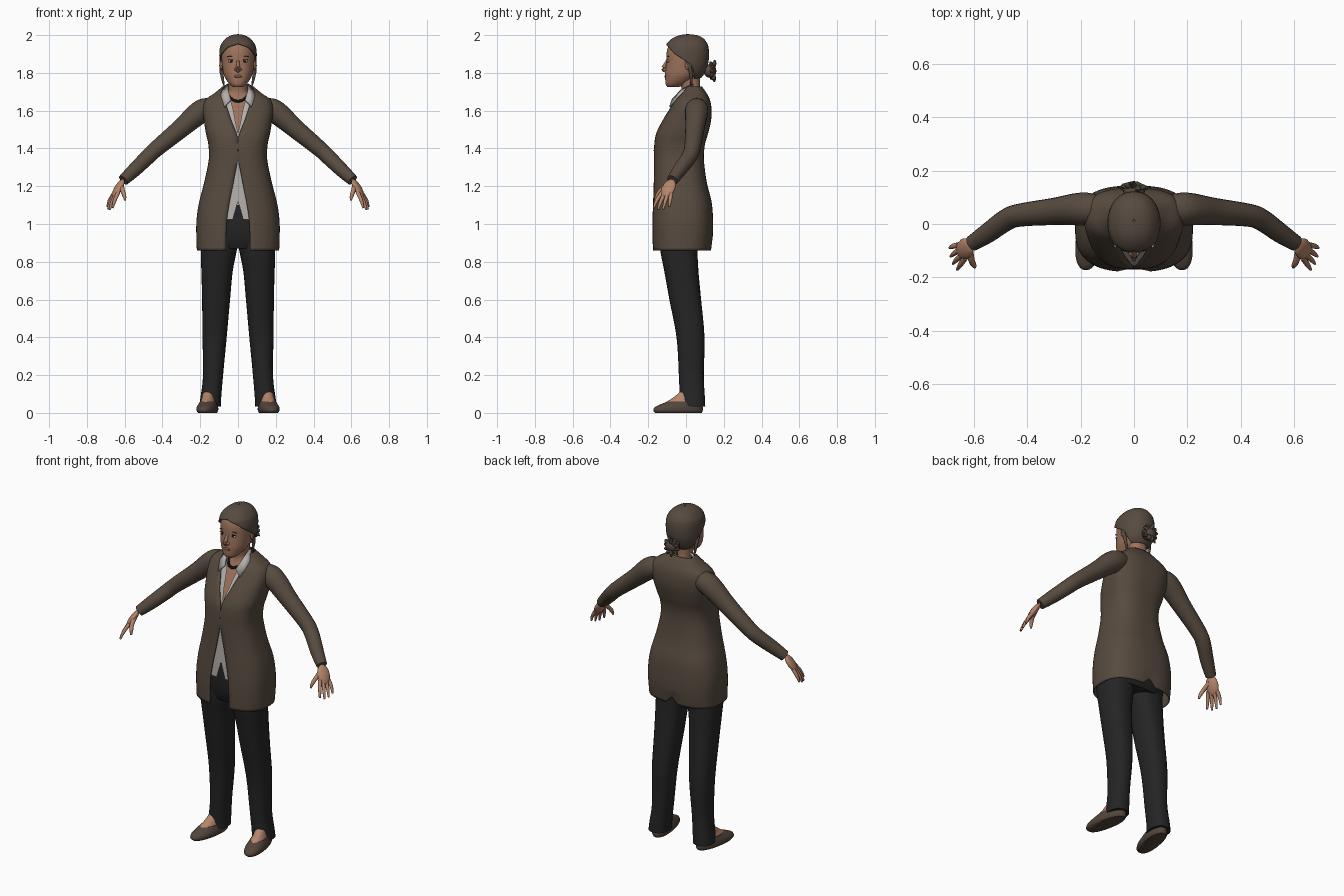
import bpy, bmesh, math, random
from mathutils import Vector, Matrix

if "Cube" in bpy.data.objects:
    bpy.data.objects.remove(bpy.data.objects["Cube"])


def material(name, *rgb):
    m = bpy.data.materials.new(name)
    m.use_nodes = True
    m.diffuse_color = (*rgb, 1)
    bsdf = next(n for n in m.node_tree.nodes if n.type == 'BSDF_PRINCIPLED')
    bsdf.inputs["Base Color"].default_value = (*rgb, 1)
    bsdf.inputs["Roughness"].default_value = 0.8
    return m


COAT = material("brown wool", .095, .07, .05)
HAIR = material("dark brown hair", .095, .07, .052)
FACE = material("face skin", .34, .17, .105)
HAND = material("hand skin", .46, .235, .145)
SHIRT = material("pale grey cotton", .45, .43, .41)
TROUSER = material("black cloth", .018, .018, .019)
SHOE = material("brown leather", .085, .06, .045)
DARK = material("near black", .012, .011, .012)
LIP = material("lip", .25, .1, .075)
EYE = material("eye white", .5, .47, .44)


def finish(name, bm, mat, mirror=False, thick=0, turn=None):
    if turn:
        bm.transform(turn)
    mesh = bpy.data.meshes.new(name)
    bm.to_mesh(mesh)
    bm.free()
    ob = bpy.data.objects.new(name, mesh)
    bpy.context.collection.objects.link(ob)
    mesh.materials.append(mat)
    if thick:
        mod = ob.modifiers.new("Thickness", 'SOLIDIFY')
        mod.thickness = thick
    if mirror:
        mod = ob.modifiers.new("Mirror", 'MIRROR')
        mod.use_mirror_merge = False
    bpy.ops.object.select_all(action='DESELECT')
    ob.select_set(True)
    bpy.context.view_layer.objects.active = ob
    bpy.ops.object.shade_smooth_by_angle(angle=math.radians(50))
    return ob


def resample(rows, n):
    """Smooth spline through rows of numbers, n steps per span."""
    out = []
    for i in range(len(rows) - 1):
        quad = [rows[max(0, i - 1)], rows[i], rows[i + 1], rows[min(len(rows) - 1, i + 2)]]
        for k in range(n):
            t = k / n
            out.append([b + .5 * t * (c - a + t * (2*a - 5*b + 4*c - d + t * (3*(b - c) + d - a)))
                        for a, b, c, d in zip(*quad)])
    return out + [list(rows[-1])]


def skin(rings, closed, cap):
    bm = bmesh.new()
    grid = [[bm.verts.new(p) for p in ring] for ring in rings]
    count = len(grid[0])
    for low, high in zip(grid, grid[1:]):
        for j in range(count if closed else count - 1):
            k = (j + 1) % count
            bm.faces.new((low[j], low[k], high[k], high[j]))
    if cap:
        bm.faces.new(grid[0][::-1])
        bm.faces.new(grid[-1])
    bmesh.ops.remove_doubles(bm, verts=bm.verts, dist=1e-5)
    return bm


def loft(rows, power=1.0, steps=3, seg=36, cap=True, is_open=False):
    """Rows: height, centre x, half width, front y, back y, front opening in degrees."""
    rings = []
    for z, cx, hw, yf, yb, gap in resample(rows, steps):
        start = math.radians(max(0, gap))
        ring = []
        for j in range(seg + 1 if is_open else seg):
            t = start + (2 * math.pi - 2 * start) * j / seg
            s, c = math.sin(t), math.cos(t)
            ring.append((cx + hw * math.copysign(abs(s) ** power, s),
                         (yf + yb) / 2 - (yb - yf) / 2 * math.copysign(abs(c) ** power, c), z))
        rings.append(ring)
    return skin(rings, not is_open, cap and not is_open)


def tube(rows, steps=4, seg=14):
    """Rows: x, y, z, radius."""
    path = resample(rows, steps)
    pts = [Vector(p[:3]) for p in path]
    rings = []
    for i, p in enumerate(pts):
        d = pts[min(i + 1, len(pts) - 1)] - pts[max(i - 1, 0)]
        q = d.to_track_quat('Z', 'Y')
        rings.append([p + q @ Vector((math.cos(a), math.sin(a), 0)) * path[i][3]
                      for a in (2 * math.pi * k / seg for k in range(seg))])
    return skin(rings, True, True)


def ball(name, loc, size, mat, mirror=False, rot=None):
    bm = bmesh.new()
    bmesh.ops.create_uvsphere(bm, u_segments=16, v_segments=10, radius=1)
    turn = Matrix.Translation(loc) @ (rot or Matrix()) @ Matrix.Diagonal((*size, 1))
    return finish(name, bm, mat, mirror, turn=turn)


# Coat, open below the waist and in a V at the neck
body = [(.86, 0, .213, -.172, .128, 11.5), (.95, 0, .216, -.175, .138, 11),
        (1.03, 0, .214, -.174, .138, 10), (1.12, 0, .2, -.17, .13, 7.5),
        (1.22, 0, .174, -.166, .105, 4), (1.34, 0, .15, -.165, .09, 0),
        (1.42, 0, .152, -.163, .095, 0), (1.48, 0, .165, -.152, .112, 1),
        (1.55, 0, .176, -.118, .128, 7), (1.61, 0, .182, -.082, .13, 12),
        (1.655, 0, .168, -.055, .122, 20), (1.69, 0, .12, -.03, .105, 42),
        (1.725, 0, .078, -.01, .08, 62)]
bm = loft(body, .75, 4, 56, is_open=True)
for v in bm.verts:                      # short vent at the back hem
    if v.co.z < .9 and v.co.y > 0 and abs(v.co.x) < .012:
        v.co.z += .04
finish("coat", bm, COAT, thick=-.005)
finish("sleeves", tube([(.1, .055, 1.612, .045), (.17, .057, 1.607, .06), (.22, .055, 1.578, .06),
                        (.3, .047, 1.508, .051), (.43, .033, 1.4, .043), (.48, .015, 1.353, .041),
                        (.55, -.035, 1.285, .037), (.607, -.072, 1.232, .03)], 4, 20), COAT, True)
ball("coat_button", (0, -.165, 1.39), (.009, .006, .009), DARK)

# Shirt and chest sit inside the coat
gaps = {1.55: 2.5, 1.61: 5, 1.655: 10, 1.69: 26}
inner = [(z, x, w - .014, f + .009, b - .014, gaps.get(z, 0)) for z, x, w, f, b, g in body]
finish("shirt", loft([(1.025, 0, .2, -.163, .124, 4)] + inner[3:-1], .75, 4, 56, is_open=True), SHIRT)
chest = [(z, x, w - .02, f + .02, b - .022, 0) for z, x, w, f, b, g in body[6:11]]
finish("chest_and_neck", loft(chest + [(1.69, 0, .06, -.022, .083, 0), (1.73, 0, .05, -.026, .074, 0),
                                       (1.79, 0, .053, -.045, .075, 0)], .85), FACE)

# Folded shirt collar
bm = bmesh.new()
flap = [(.05, .04, 1.738), (.088, .03, 1.712), (.086, -.04, 1.668), (.07, -.083, 1.617),
        (.036, -.07, 1.655), (.05, -.025, 1.705)]
p = [bm.verts.new(c) for c in flap]
for ids in ((0, 1, 2, 5), (5, 2, 3, 4)):
    bm.faces.new([p[i] for i in ids])
finish("shirt_collar", bm, SHIRT, True, .008)

half = [(.056, .02, 1.705), (.046, -.02, 1.675), (.028, -.048, 1.658)]
beads = half + [(0, -.058, 1.65)] + [(-x, y, z) for x, y, z in half[::-1]]
for i, c in enumerate(resample(beads, 3)):
    ball("necklace_bead_%d" % i, c, (.0075,) * 3, DARK)

# Trousers
finish("trouser_hips", loft([(.87, 0, .17, -.125, .07, 0), (.92, 0, .195, -.145, .1, 0),
                             (1.0, 0, .195, -.155, .11, 0), (1.1, 0, .18, -.152, .1, 0)], .8), TROUSER)
finish("trouser_legs", loft([(.035, .148, .057, -.038, .102, 0), (.08, .144, .055, -.034, .1, 0),
                             (.2, .132, .053, -.038, .094, 0), (.4, .124, .064, -.05, .098, 0),
                             (.6, .116, .074, -.088, .08, 0), (.75, .111, .083, -.115, .066, 0),
                             (.87, .101, .096, -.138, .062, 0), (.95, .096, .094, -.14, .08, 0)],
                            .85, 4, 28), TROUSER, True)

# Feet, toes turned slightly out
toe_out = Matrix.Translation((.155, 0, 0)) @ Matrix.Rotation(math.radians(10), 4, 'Z')
finish("shoes", loft([(0, 0, .044, -.165, .085, 0), (.012, 0, .052, -.176, .09, 0),
                      (.03, 0, .052, -.168, .09, 0), (.046, 0, .047, -.135, .088, 0),
                      (.06, 0, .042, -.1, .086, 0)], .9), SHOE, True, turn=toe_out)
finish("feet", loft([(.03, 0, .042, -.125, .07, 0), (.058, 0, .039, -.105, .07, 0),
                     (.08, 0, .034, -.07, .07, 0), (.12, 0, .03, -.02, .07, 0)]), HAND, True, turn=toe_out)

# Hands
along = Vector((.045, -.035, -.085)).normalized()
across = Vector((-.35, -.9, 0))
across = (across - along * across.dot(along)).normalized()
normal = along.cross(across)
axes = Matrix((across, normal, along)).transposed().to_4x4()
ball("palms", (.634, -.093, 1.188), (.038, .018, .058), HAND, True, axes)
knuckle = Vector((.652, -.108, 1.152))
for i, (finger, length) in enumerate((("little", .07), ("ring", .09), ("middle", .098), ("index", .09))):
    a = knuckle + across * (i - 1.5) * .018 - along * .015
    b = a + along * length * .6 + across * (i - 1.5) * .007
    c = a + along * length + across * (i - 1.5) * .01 - Vector((.003, 0, .01))
    finish(finger + "_fingers", tube([(*a, .011), (*b, .0095), (*c, .005)], 3, 10), HAND, True)
finish("thumbs", tube([(.618, -.095, 1.205, .014), (.61, -.135, 1.175, .012), (.602, -.153, 1.15, .0105),
                       (.597, -.162, 1.125, .005)], 3, 10), HAND, True)

# Head and face
head = [(1.725, 0, .025, -.098, -.04, 0), (1.74, 0, .045, -.108, .0, 0), (1.77, 0, .066, -.11, .05, 0),
        (1.8, 0, .078, -.11, .08, 0), (1.86, 0, .086, -.104, .1, 0), (1.91, 0, .087, -.102, .108, 0),
        (1.95, 0, .078, -.088, .1, 0), (1.98, 0, .052, -.055, .075, 0), (1.992, 0, .015, -.01, .03, 0)]
finish("head", loft(head, .93, 4, 40), FACE)
finish("nose", tube([(0, -.098, 1.87, .006), (0, -.11, 1.845, .009), (0, -.119, 1.822, .013),
                     (0, -.108, 1.81, .01)], 3, 10), FACE)
ball("nostrils", (.011, -.112, 1.817), (.009, .01, .008), FACE, True)
ball("ears", (.087, .012, 1.845), (.009, .018, .03), FACE, True)
ball("eyes", (.036, -.093, 1.862), (.015, .008, .007), EYE, True)
ball("irises", (.036, -.0985, 1.862), (.007, .004, .007), DARK, True)
ball("upper_lids", (.037, -.0965, 1.869), (.017, .004, .0022), DARK, True)
ball("eyebrows", (.038, -.094, 1.886), (.02, .005, .0028), HAIR, True)
ball("lips", (0, -.107, 1.782), (.022, .008, .0075), LIP)

# Hair cap, loose strands and the tied bun
finish("hair_cap", loft([(1.775, 0, .062, -.09, .075, 125), (1.8, 0, .082, -.1, .094, 115),
                         (1.84, 0, .092, -.108, .11, 103), (1.875, 0, .094, -.11, .116, 80),
                         (1.91, 0, .094, -.11, .117, 52), (1.935, 0, .09, -.104, .114, 32),
                         (1.953, 0, .083, -.097, .108, 0), (1.978, 0, .062, -.07, .09, 0),
                         (1.994, 0, .034, -.035, .058, 0), (2.0, 0, .003, .005, .015, 0)],
                        .93, 4, 44, is_open=True), HAIR, thick=-.005)
finish("side_strands", tube([(.09, .0, 1.875, .008), (.089, .022, 1.82, .01), (.082, .028, 1.77, .008),
                             (.07, .025, 1.715, .002)], 3, 8), HAIR, True)
ball("hair_bun", (0, .127, 1.81), (.042, .034, .036), HAIR)
random.seed(4)
for i in range(11):
    a = 2 * math.pi * i / 11
    out = Vector((math.cos(a), random.uniform(.1, .6), math.sin(a)))
    base = Vector((0, .128, 1.81))
    mid = base + out * .036
    tip = base + out * random.uniform(.05, .062) + Vector((0, -.008, 0))
    finish("bun_tuft_%d" % i, tube([(*base, .016), (*mid, .013), (*tip, .003)], 3, 6), HAIR)
